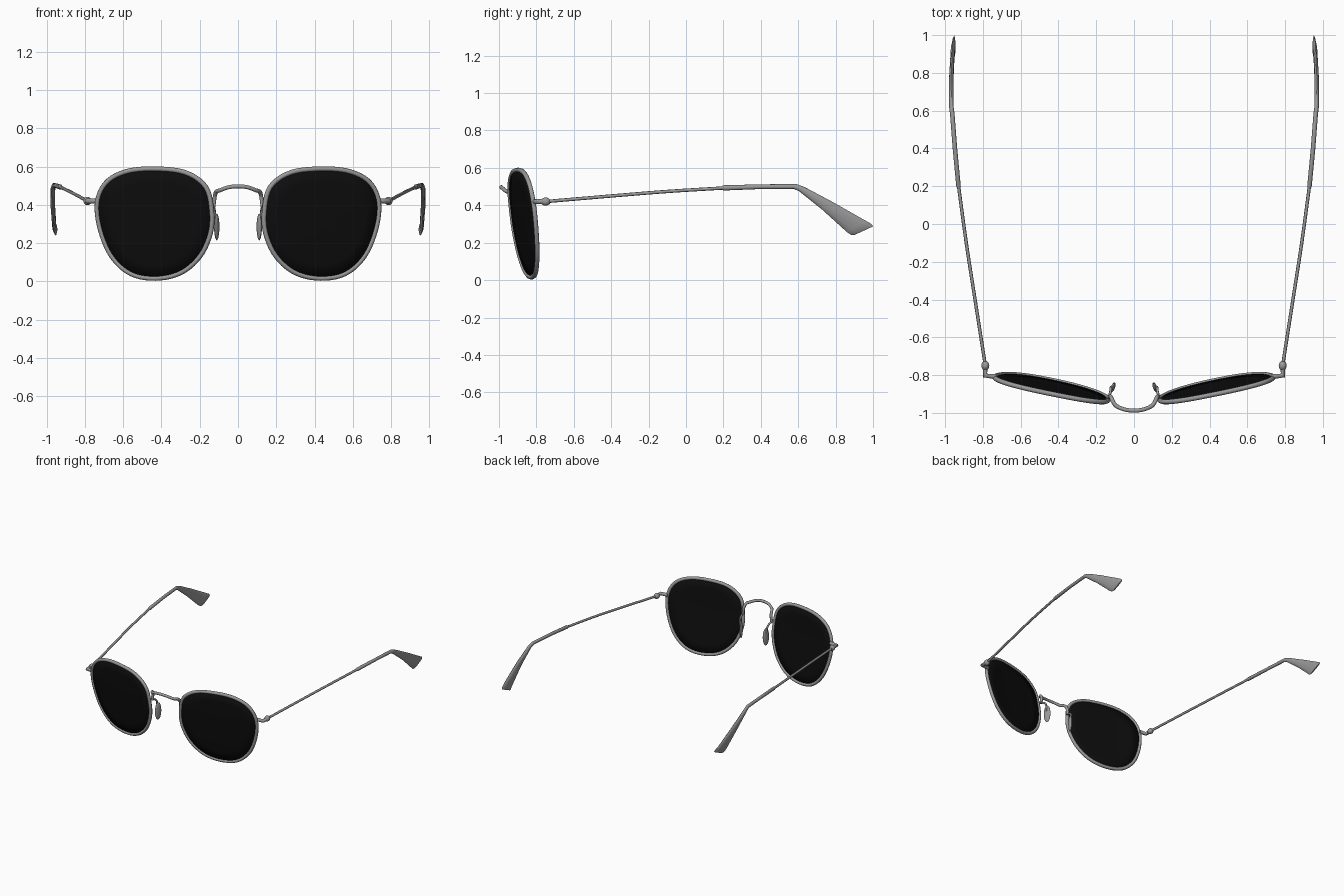
import bpy, bmesh, math
from mathutils import Vector, Matrix

cube = bpy.data.objects.get("Cube")
if cube:
    bpy.data.objects.remove(cube, do_unlink=True)


def material(name, value, rough):
    m = bpy.data.materials.new(name)
    m.use_nodes = True
    color = (value, value, value, 1)
    m.diffuse_color = color
    bsdf = m.node_tree.nodes["Principled BSDF"]
    bsdf.inputs["Base Color"].default_value = color
    bsdf.inputs["Roughness"].default_value = rough
    return m


METAL = material("grey metal", 0.32, 0.5)
GLASS = material("black lens", 0.004, 0.4)


def finish(name, bm, mat):
    bmesh.ops.recalc_face_normals(bm, faces=bm.faces[:])
    mesh = bpy.data.meshes.new(name)
    bm.to_mesh(mesh)
    bm.free()
    mesh.materials.append(mat)
    obj = bpy.data.objects.new(name, mesh)
    bpy.context.collection.objects.link(obj)
    bpy.ops.object.select_all(action="DESELECT")
    obj.select_set(True)
    bpy.context.view_layer.objects.active = obj
    bpy.ops.object.shade_smooth_by_angle(angle=math.radians(45))
    return obj


def smooth_path(points, steps, closed=False):
    """Catmull-Rom samples through the given points."""
    p = [Vector(q) for q in points]
    n = len(p)
    pick = (lambda i: p[i % n]) if closed else (lambda i: p[max(0, min(n - 1, i))])
    out = []
    for i in range(n if closed else n - 1):
        a, b, c, d = (pick(i + k) for k in (-1, 0, 1, 2))
        for j in range(steps):
            t = j / steps
            out.append(0.5 * (2 * b + (c - a) * t + (2 * a - 5 * b + 4 * c - d) * t ** 2
                              + (3 * b - a - 3 * c + d) * t ** 3))
    return out if closed else out + [p[-1]]


def wire(name, points, radius, closed=False):
    curve = bpy.data.curves.new(name, "CURVE")
    curve.dimensions = "3D"
    curve.bevel_depth = radius
    curve.bevel_resolution = 2
    curve.use_fill_caps = not closed
    spline = curve.splines.new("POLY")
    spline.points.add(len(points) - 1)
    for sp, q in zip(spline.points, points):
        sp.co = (*q, 1)
    spline.use_cyclic_u = closed
    spline.use_smooth = True
    curve.materials.append(METAL)
    obj = bpy.data.objects.new(name, curve)
    bpy.context.collection.objects.link(obj)


def ellipsoid(name, center, size, turn=0):
    bm = bmesh.new()
    bmesh.ops.create_uvsphere(bm, u_segments=16, v_segments=10, radius=1)
    bm.transform(Matrix.Translation(center) @ Matrix.Rotation(turn, 4, "Z")
                 @ Matrix.Diagonal((*size, 1)))
    finish(name, bm, METAL)


def tip(name, sections, s):
    """Loft of oval sections, each spanned between a top and a bottom point."""
    bm = bmesh.new()
    rings = []
    for x, yt, zt, yb, zb, thick in sections:
        top, bot = Vector((s * x, yt, zt)), Vector((s * x, yb, zb))
        mid, half = (top + bot) / 2, (top - bot) / 2
        ring = []
        for k in range(12):
            a = math.tau * k / 12
            ring.append(bm.verts.new(mid + half * math.cos(a)
                                     + Vector((thick * math.sin(a), 0, 0))))
        rings.append(ring)
    for r, q in zip(rings, rings[1:]):
        for k in range(12):
            bm.faces.new((r[k], r[k - 1], q[k - 1], q[k]))
    bm.faces.new(rings[0])
    bm.faces.new(rings[-1])
    finish(name, bm, METAL)


def lens(name, outline):
    bm = bmesh.new()
    center = sum(outline, Vector()) / len(outline)
    rings = []
    for f in (1, 0.75, 0.5, 0.25):
        bulge = Vector((0, -0.012 * (1 - f * f), 0))
        rings.append([bm.verts.new(center.lerp(q, f) + bulge) for q in outline])
    n = len(outline)
    for r, q in zip(rings, rings[1:]):
        for k in range(n):
            bm.faces.new((r[k], r[k - 1], q[k - 1], q[k]))
    bm.faces.new(rings[-1])
    obj = finish(name, bm, GLASS)
    solid = obj.modifiers.new("thickness", "SOLIDIFY")
    solid.thickness = 0.01
    solid.offset = 0


# Rim outline in x and z, laid on a tilted, swept-back plane
OUTLINE = [(0.45, 0.588), (0.59, 0.572), (0.69, 0.515), (0.736, 0.41), (0.72, 0.27),
           (0.66, 0.13), (0.56, 0.04), (0.43, 0.016), (0.30, 0.045), (0.20, 0.13),
           (0.145, 0.25), (0.138, 0.37), (0.17, 0.495), (0.28, 0.57)]

TIP = [(0.927, 0.185, 0.500, 0.185, 0.486, 0.008), (0.929, 0.2, 0.507, 0.2, 0.479, 0.012),
       (0.948, 0.40, 0.512, 0.40, 0.487, 0.012), (0.962, 0.59, 0.514, 0.575, 0.488, 0.012),
       (0.967, 0.635, 0.497, 0.605, 0.475, 0.012), (0.968, 0.78, 0.42, 0.73, 0.375, 0.012),
       (0.960, 0.96, 0.318, 0.86, 0.257, 0.011), (0.954, 0.992, 0.300, 0.88, 0.243, 0.010),
       (0.952, 1.0, 0.287, 0.898, 0.24, 0.005)]

for side, s in (("left", 1), ("right", -1)):
    def flip(points):
        return [Vector((s * x, y, z)) for x, y, z in points]

    # Lens and rim
    rim = flip([(x, -0.862 + 0.205 * (x - 0.44) - 0.127 * (z - 0.3), z) for x, z in OUTLINE])
    rim = smooth_path(rim, 5, True)
    lens(side + "_lens", rim)
    wire(side + "_rim", rim, 0.013, True)

    # Endpiece and hinge
    wire(side + "_endpiece",
         flip([(0.73, -0.808, 0.42), (0.788, -0.802, 0.42), (0.788, -0.74, 0.42)]), 0.014)
    ellipsoid(side + "_hinge", (s * 0.787, -0.75, 0.42), (0.021, 0.026, 0.022))

    # Temple arm and its flared tip
    wire(side + "_temple", smooth_path(
        flip([(0.787, -0.75, 0.42), (0.84, -0.41, 0.449), (0.888, -0.1, 0.474),
              (0.93, 0.21, 0.493)]), 6), 0.009)
    tip(side + "_temple_tip", TIP, s)

    # Nose pad on its curved arm
    wire(side + "_pad_arm", smooth_path(
        flip([(0.135, -0.925, 0.40), (0.125, -0.89, 0.385), (0.122, -0.865, 0.36),
              (0.117, -0.865, 0.30)]), 5), 0.007)
    ellipsoid(side + "_nose_pad", (s * 0.111, -0.865, 0.285), (0.011, 0.028, 0.07),
              s * math.radians(20))

# Bridge, hooked down onto both rims
half = [(0.128, -0.915, 0.39), (0.122, -0.915, 0.44), (0.114, -0.935, 0.468),
        (0.095, -0.962, 0.476), (0.05, -0.982, 0.492)]
path = half + [(0, -0.988, 0.497)] + [(-x, y, z) for x, y, z in reversed(half)]
wire("bridge", smooth_path(path, 5), 0.011)
